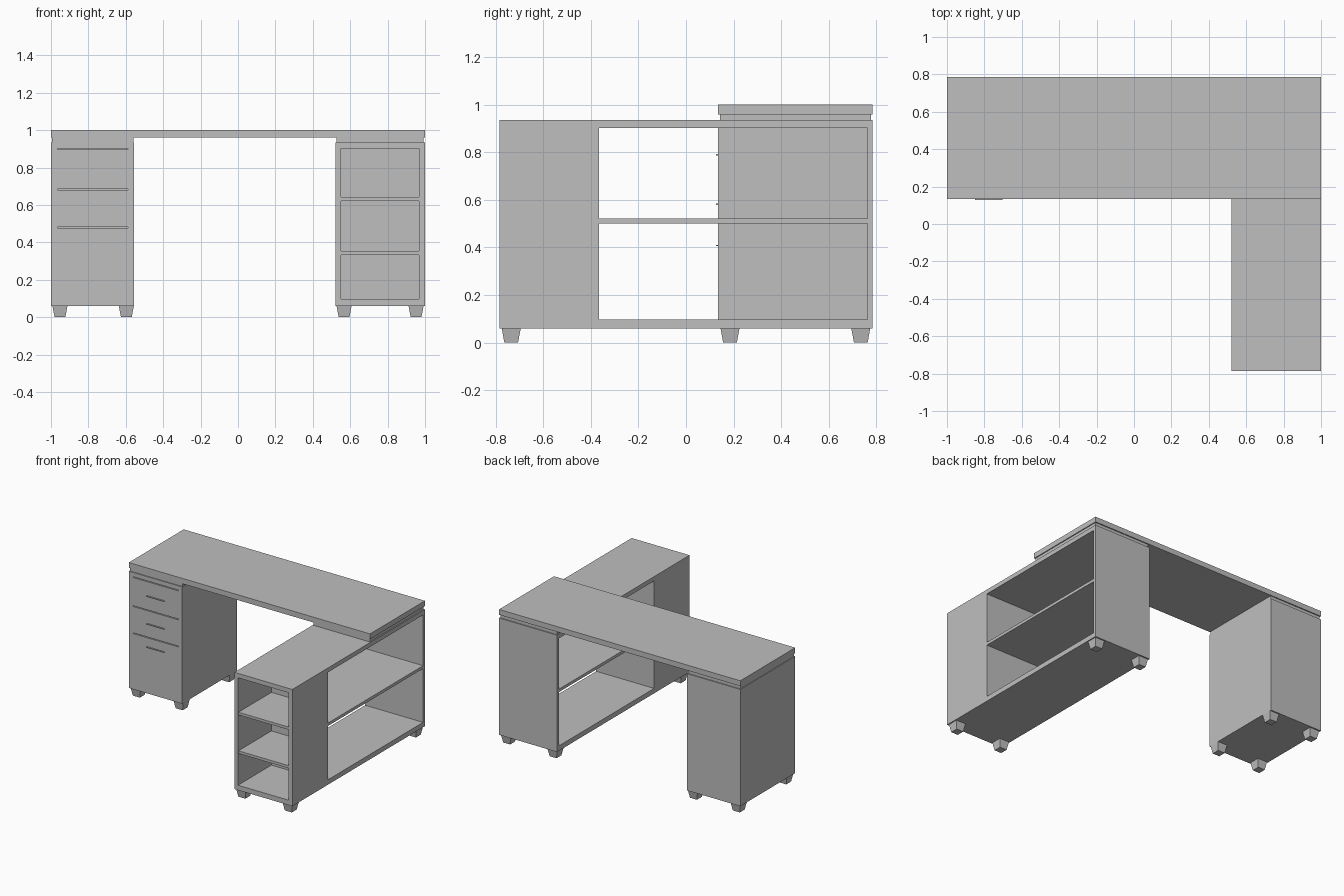
import bpy
import bmesh

cube = bpy.data.objects.get("Cube")
if cube:
    bpy.data.objects.remove(cube, do_unlink=True)

grey = bpy.data.materials.new("plain_grey")
grey.use_nodes = True
colour = (0.52, 0.52, 0.52, 1)
grey.diffuse_color = colour
grey.node_tree.nodes["Principled BSDF"].inputs["Base Color"].default_value = colour


def board(name, x, y, z, taper=1.0):
    """Box between (min, max) pairs; taper scales the lower face."""
    bm = bmesh.new()
    bmesh.ops.create_cube(bm, size=1)
    for v in bm.verts:
        s = taper if v.co.z < 0 else 1.0
        v.co.x *= (x[1] - x[0]) * s
        v.co.y *= (y[1] - y[0]) * s
        v.co.z *= z[1] - z[0]
    mesh = bpy.data.meshes.new(name)
    bm.to_mesh(mesh)
    bm.free()
    mesh.materials.append(grey)
    obj = bpy.data.objects.new(name, mesh)
    obj.location = [sum(p) / 2 for p in (x, y, z)]
    bpy.context.collection.objects.link(obj)
    return obj


def feet(name, xs, ys):
    for x in xs:
        for y in ys:
            board(name, (x - 0.04, x + 0.04), (y - 0.04, y + 0.04), (0, 0.06), 0.72)


FRONT, DESK, BACK = -0.785, 0.135, 0.785
BASE, FLOOR, CEIL, TOP = 0.06, 0.097, 0.902, 0.935

# Main desktop and the recessed spacers that carry it
board("desktop", (-1, 1), (DESK, BACK), (0.96, 1.0))
board("pedestal_spacer", (-0.995, -0.56), (0.142, 0.777), (TOP, 0.96))
board("return_spacer", (0.527, 0.993), (0.142, 0.777), (TOP, 0.96))

# Drawer pedestal: carcass, front frame and drawer fronts with thin gaps
L, R = -1.0, -0.557
SKIN = 0.155
board("pedestal_body", (L, R), (SKIN, BACK), (BASE, TOP))
skin = (DESK, SKIN)
board("pedestal_left_stile", (L, -0.965), skin, (BASE, TOP))
board("pedestal_right_stile", (-0.588, R), skin, (BASE, TOP))
edges = [BASE, 0.48, 0.683, 0.90, TOP]
gap = 0.003
for i, (low, high) in enumerate(zip(edges, edges[1:])):
    lo = low + (gap if i else 0)
    hi = high - (gap if i < 3 else 0)
    board("drawer_front", (-0.965, -0.588), skin, (lo, hi))
for z in (0.408, 0.582, 0.79):
    board("drawer_handle", (-0.85, -0.703), (0.127, DESK), (z - 0.003, z + 0.003))
feet("pedestal_foot", (-0.952, -0.597), (0.185, 0.735))

# Return unit: long top and base, end panel and open middle shelf
A, B = 0.52, 1.0
board("return_top", (A, B), (FRONT, BACK), (CEIL, TOP))
board("return_base", (A, B), (FRONT, BACK), (BASE, FLOOR))
board("return_end_panel", (A, B), (0.763, BACK), (FLOOR, CEIL))
DIV = -0.365
board("return_long_shelf", (A, B), (DIV, 0.763), (0.5, 0.522))

# Front bookcase at the end of the return
board("bookcase_left_side", (A, 0.55), (FRONT, DIV), (FLOOR, CEIL))
board("bookcase_right_side", (0.967, B), (FRONT, DIV), (FLOOR, CEIL))
board("bookcase_back", (0.55, 0.967), (DIV - 0.025, DIV), (FLOOR, CEIL))
for z in (0.343, 0.632):
    board("bookcase_shelf", (0.55, 0.967), (FRONT + 0.005, DIV - 0.025), (z - 0.01, z + 0.01))
feet("return_foot", (0.567, 0.952), (-0.735, 0.735))
